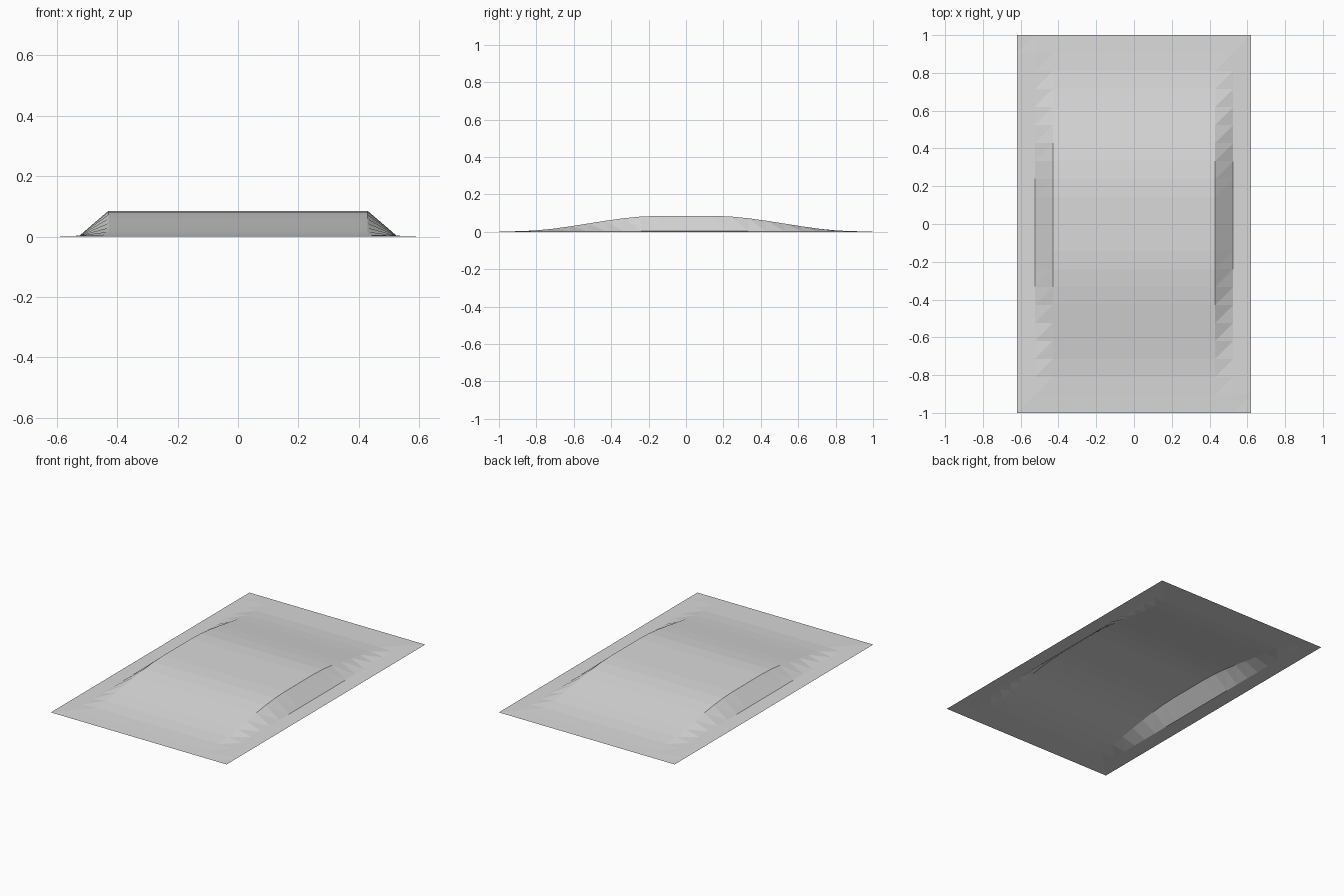
import bpy, bmesh

if "Cube" in bpy.data.objects:
    bpy.data.objects.remove(bpy.data.objects["Cube"])

NX, NY = 13, 21            # grid cells across and along
HALF_X, HALF_Y = 0.62, 1.0
LIFT, RISE = 0.003, 0.082  # tiny rim lift, hump height


def hump(y):
    """Flat crest that eases smoothly down to both ends."""
    t = min(1.0, max(0.0, (0.905 - abs(y)) / (0.905 - 0.143)))
    return RISE * t * t * (3 - 2 * t)


def height(i, j, y):
    if i in (0, NX) or j in (0, NY):
        return 0.0                      # outer border on the ground
    if i in (1, NX - 1):
        return LIFT                     # foot of the side ramps
    return LIFT + hump(y)


# Sheet with a raised hump, split along one diagonal direction
bm = bmesh.new()
grid = []
for i in range(NX + 1):
    x = HALF_X * (2 * i / NX - 1)
    column = []
    for j in range(NY + 1):
        y = HALF_Y * (2 * j / NY - 1)
        column.append(bm.verts.new((x, y, height(i, j, y))))
    grid.append(column)
for i in range(NX):
    for j in range(NY):
        a, b = grid[i][j], grid[i + 1][j]
        c, d = grid[i + 1][j + 1], grid[i][j + 1]
        bm.faces.new((a, b, c))
        bm.faces.new((a, c, d))

mesh = bpy.data.meshes.new("speed_hump")
bm.to_mesh(mesh)
bm.free()

# Single plain grey
grey = bpy.data.materials.new("light grey")
grey.diffuse_color = (0.7, 0.7, 0.7, 1)
grey.use_nodes = True
grey.node_tree.nodes["Principled BSDF"].inputs["Base Color"].default_value = grey.diffuse_color
mesh.materials.append(grey)

bpy.context.collection.objects.link(bpy.data.objects.new("speed_hump", mesh))
